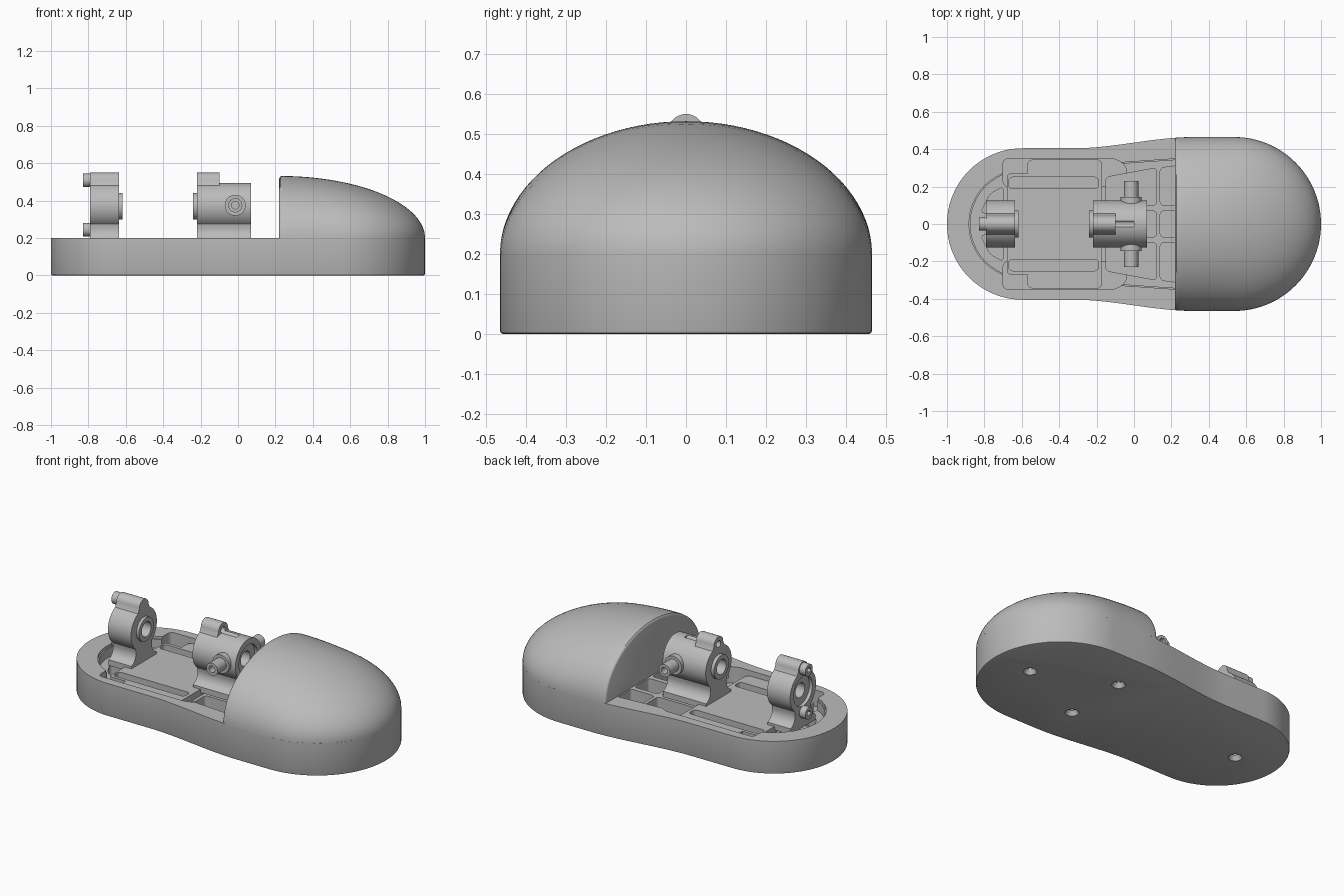
import bpy, bmesh
from math import sin, cos, pi, sqrt, radians
from mathutils import Vector

if "Cube" in bpy.data.objects:
    bpy.data.objects.remove(bpy.data.objects["Cube"])

grey = bpy.data.materials.new("plain_grey")
grey.use_nodes = True
COLOUR = (0.5, 0.5, 0.5, 1)
grey.diffuse_color = COLOUR
grey.node_tree.nodes["Principled BSDF"].inputs["Base Color"].default_value = COLOUR


def make(name, bm):
    bmesh.ops.recalc_face_normals(bm, faces=bm.faces)
    mesh = bpy.data.meshes.new(name)
    bm.to_mesh(mesh)
    bm.free()
    ob = bpy.data.objects.new(name, mesh)
    bpy.context.collection.objects.link(ob)
    mesh.materials.append(grey)
    return ob


def prism(name, pts, a, b, axis="z", r=0):
    """Extrude a profile from a to b along an axis, rounding its corners by r."""
    put = {"z": lambda p, h: (p[0], p[1], h),
           "x": lambda p, h: (h, p[0], p[1]),
           "y": lambda p, h: (p[0], h, p[1])}[axis]
    bm = bmesh.new()
    low = [bm.verts.new(put(p, a)) for p in pts]
    high = [bm.verts.new(put(p, b)) for p in pts]
    bm.faces.new(low)
    bm.faces.new(high)
    sides = []
    for i in range(len(pts)):
        j = (i + 1) % len(pts)
        bm.faces.new((low[i], low[j], high[j], high[i]))
        sides.append(bm.edges.get((low[i], high[i])))
    if r:
        bmesh.ops.bevel(bm, geom=sides, offset=r, segments=5, affect="EDGES", profile=0.5)
    return make(name, bm)


def arc(cx, cy, r, start, end, n=24):
    return [(cx + r * cos(radians(start + (end - start) * i / n)),
             cy + r * sin(radians(start + (end - start) * i / n))) for i in range(n + 1)]


def disc(name, c, r, a, b, axis):
    return prism(name, arc(c[0], c[1], r, 0, 360, 32)[:-1], a, b, axis)


def rect(x0, x1, y0, y1):
    return [(x0, y0), (x1, y0), (x1, y1), (x0, y1)]


def boolean(ob, tools, op="DIFFERENCE"):
    bpy.context.view_layer.objects.active = ob
    for tool in tools:
        mod = ob.modifiers.new("bool", "BOOLEAN")
        mod.operation, mod.object, mod.solver = op, tool, "EXACT"
        bpy.ops.object.modifier_apply(modifier=mod.name)
        bpy.data.objects.remove(tool)


def smooth(ob, angle=30):
    bpy.ops.object.select_all(action="DESELECT")
    ob.select_set(True)
    bpy.context.view_layer.objects.active = ob
    bpy.ops.object.shade_smooth_by_angle(angle=radians(angle))


# Base with a waisted outline and softened bottom edge
def flank(i, n=16):
    t = i / n
    return (-0.32 + 0.64 * t, 0.405 + 0.06 * t * t * (3 - 2 * t))


upper = [flank(i) for i in range(17)]
outline = (arc(0.535, 0, 0.465, -90, 90, 48) + upper[::-1]
           + arc(-0.595, 0, 0.405, 90, 270, 48) + [(x, -y) for x, y in upper])
base = prism("base", outline, 0, 0.2)
bm = bmesh.new()
bm.from_mesh(base.data)
bottom = [e for e in bm.edges if all(v.co.z < 0.001 for v in e.verts)]
bmesh.ops.bevel(bm, geom=bottom, offset=0.008, segments=2, affect="EDGES", profile=0.5)
bm.to_mesh(base.data)
bm.free()

# Stepped pocket in the base
step = arc(-0.59, 0, 0.285, 95, 265, 32)
mouth = [(0.34, -0.35), (0.34, 0.35)]
cuts = [prism("rim_step", arc(-0.59, 0, 0.292, 95, 265, 32) + [(0.34, -0.357), (0.34, 0.357)], 0.185, 0.3),
        prism("pocket", step + mouth, 0.13, 0.3)]
for s in (1, -1):
    side = [(-0.7, 0.2), (-0.04, 0.2), (-0.04, 0.31), (-0.1, 0.35), (-0.7, 0.35)]
    cuts.append(prism("side_slot", [(x, s * y) for x, y in side], 0.1, 0.3, r=0.03))
boolean(base, cuts)

# Deep cells between the ribs
cells = [rect(0.14, 0.3, -0.07, 0.07), rect(-0.15, 0.12, -0.07, 0.07)]
for s in (1, -1):
    for cell in ([(-0.15, 0.1), (0.12, 0.1), (0.12, 0.3), (-0.15, 0.25)],
                 [(0.14, 0.1), (0.3, 0.1), (0.3, 0.32), (0.14, 0.3)],
                 [(-0.82, 0.06), (-0.7, 0.06), (-0.7, 0.2), (-0.77, 0.16)]):
        cells.append([(x, s * y) for x, y in cell])
boolean(base, [prism("cell", c, 0.05, 0.3, r=0.02) for c in cells])

# Countersunk screw holes underneath
holes = []
for x, y in ((0.75, 0), (0.28, 0.2), (0.28, -0.2), (-0.73, 0)):
    bm = bmesh.new()
    bmesh.ops.create_cone(bm, cap_ends=True, segments=32, radius1=0.04, radius2=0.022, depth=0.03)
    bmesh.ops.translate(bm, verts=bm.verts, vec=(x, y, 0.012))
    holes.append(make("countersink", bm))
    holes.append(disc("screw_hole", (x, y), 0.018, 0.01, 0.045, "z"))
boolean(base, holes)
smooth(base)

# Raised mounting platform with long slots
platform = prism("platform", rect(-0.68, -0.17, -0.27, 0.27), 0.11, 0.17, r=0.02)
boolean(platform, [prism("wings", rect(-0.57, -0.17, -0.345, 0.345), 0.09, 0.17, r=0.03)], "UNION")
boolean(platform, [prism("slot", rect(-0.67, -0.19, *y), 0.135, 0.3, r=0.02)
                   for y in ((0.19, 0.25), (-0.25, -0.19))])
smooth(platform)

# Domed cover, lofted from half ellipses with a rounded front lip
bm = bmesh.new()
stations = [(0.22, 0.016), (0.2225, 0.008), (0.228, 0.002)]
stations += [(0.22 + 0.78 * sin(radians(a)), 0) for a in (1.5, 4, 8, *range(12, 88, 4), 87, 89, 89.8)]
rings = []
for x, drop in stations:
    height = 0.332 * sqrt(1 - ((x - 0.22) / 0.78) ** 2) - drop
    width = 0.465 if x < 0.535 else sqrt(max(0.465 ** 2 - (x - 0.535) ** 2, 0))
    width -= drop * 0.5
    if x < 0.32:
        t = (x + 0.32) / 0.64
        width -= 0.06 * (1 - t * t * (3 - 2 * t))
    rings.append([bm.verts.new((x, width * cos(pi * i / 48), 0.2 + height * sin(pi * i / 48)))
                  for i in range(49)])
for p, q in zip(rings, rings[1:]):
    for i in range(48):
        bm.faces.new((p[i], p[i + 1], q[i + 1], q[i]))
    bm.faces.new((p[0], q[0], q[48], p[48]))
bm.faces.new(rings[0])
bm.faces.new(rings[-1])
smooth(make("domed_cover", bm), 35)

# Bearing mounts
AXIS = (0, 0.37)
TOP_EAR = (0, 0.505)


def mount(name, x0, x1, ear_end, lip_ends):
    foot = [(0.12, 0.15), (0.12, 0.185), (0.1, 0.195), (0.085, 0.212), (0.077, 0.235), (0.077, 0.255)]
    ring = arc(*AXIS, 0.125, -50, 230, 48)
    body = prism(name, foot + ring + [(-y, z) for y, z in foot[::-1]], x0, x1, "x")
    ear = [(0.085, 0.44), (0.06, 0.475)] + arc(*TOP_EAR, 0.045, 0, 180, 16) + [(-0.06, 0.475), (-0.085, 0.44)]
    boolean(body, [prism("ear", ear, x0, ear_end, "x")], "UNION")
    lips = [disc("lip", AXIS, 0.072, min(a, b), max(a, b), "x") for a, b in lip_ends]
    boolean(body, lips, "UNION")
    return body


rear = mount("end_bearing_mount", -0.79, -0.635, -0.635, [(-0.65, -0.618)])
boolean(rear, [disc("bore", AXIS, 0.045, -0.9, -0.5, "x"),
               disc("bearing_seat", AXIS, 0.09, -0.9, -0.77, "x")])
smooth(rear)

front = mount("middle_bearing_mount", -0.22, 0.07, -0.1, [(-0.24, -0.2)])
boolean(front, [disc("bore", AXIS, 0.045, -0.4, 0.3, "x"),
                disc("bearing_seat", AXIS, 0.09, 0.05, 0.3, "x"),
                disc("ear_hole", TOP_EAR, 0.02, -0.4, 0, "x")])
smooth(front)

# Clamp screws on the end mount
for z, label in ((0.508, "upper"), (0.245, "lower")):
    screw = disc(label + "_clamp_screw", (0, z), 0.036, -0.83, -0.76, "x")
    boolean(screw, [prism("socket", arc(0, z, 0.018, 0, 300, 5), -0.9, -0.8, "x")])
    smooth(screw)

# Side ports on the middle mount
for s, label in ((1, "back"), (-1, "front")):
    for part, r, reach in (("collar", 0.056, 0.145), ("port", 0.038, 0.23)):
        tube = disc(label + "_" + part, (-0.015, 0.375), r, s * 0.09, s * reach, "y")
        if part == "port":
            boolean(tube, [disc("port_hole", (-0.015, 0.375), 0.02, s * 0.16, s * 0.3, "y")])
        smooth(tube)
